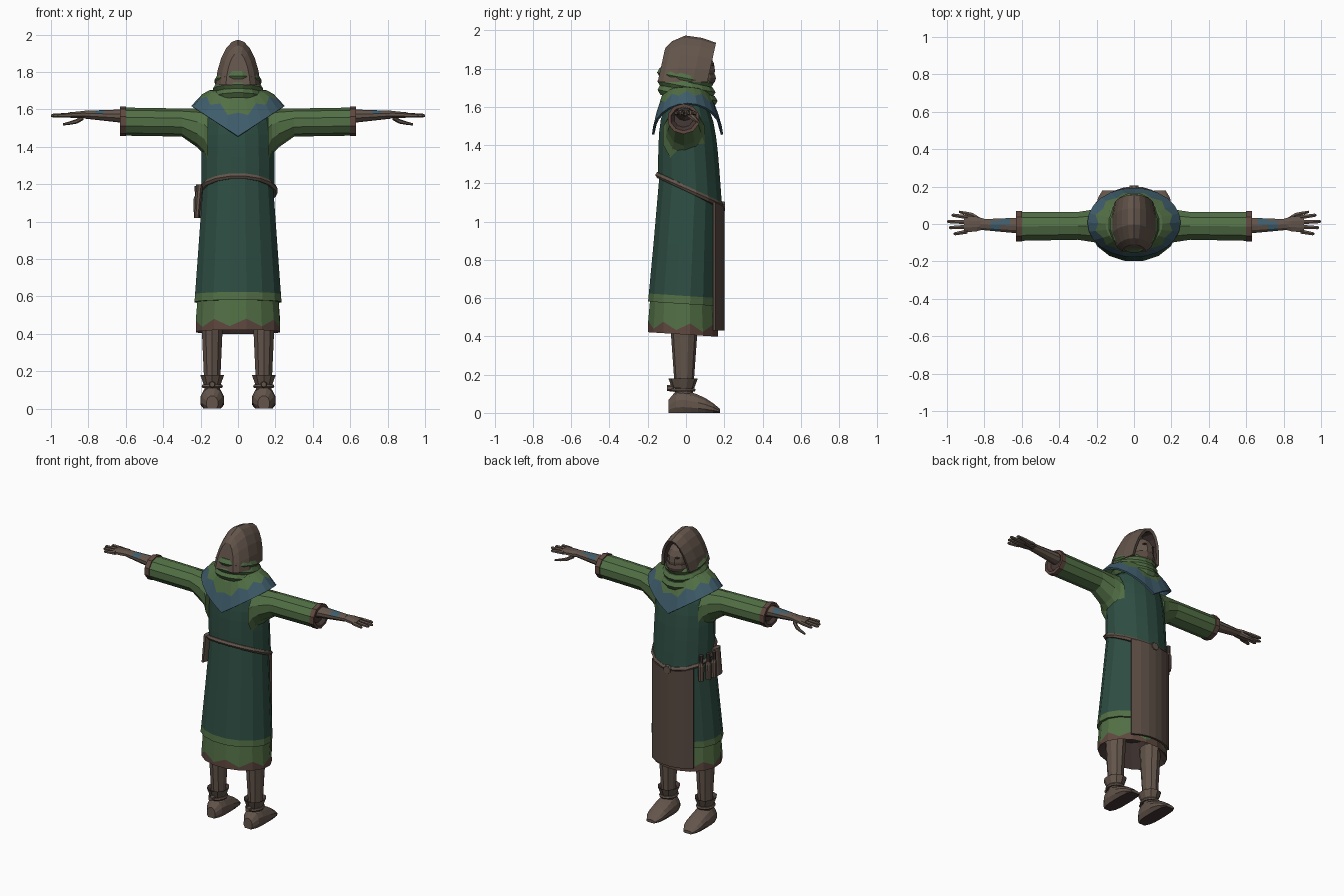
import bpy
import bmesh
from math import sin, cos, pi, sqrt
from mathutils import Vector

cube = bpy.data.objects.get("Cube")
if cube:
    bpy.data.objects.remove(cube, do_unlink=True)


def material(name, red, green, blue):
    mat = bpy.data.materials.new(name)
    mat.use_nodes = True
    mat.diffuse_color = (red, green, blue, 1)
    shader = mat.node_tree.nodes["Principled BSDF"]
    shader.inputs["Base Color"].default_value = mat.diffuse_color
    return mat


LEATHER = material("leather brown", .125, .09, .07)
SHADE = material("dark brown", .06, .04, .035)
APRON = material("apron brown", .1, .07, .055)
GREEN = material("moss green", .085, .16, .06)
TUNIC = material("deep green", .027, .075, .055)
BLUE = material("slate blue", .05, .11, .15)
TRIM = material("russet trim", .115, .065, .05)


def build(name, rows, materials, rule=None, closed=True, caps=True, thick=0, mirror=False):
    """Skin a list of point rows; rule(row, centre) picks the material."""
    for side in ((1, -1) if mirror else (1,)):
        bm = bmesh.new()
        grid = [[bm.verts.new((x * side, y, z)) for x, y, z in row] for row in rows]
        faces = []
        for i, (near, far) in enumerate(zip(grid, grid[1:])):
            for j in range(0 if closed else 1, len(near)):
                quad = (near[j - 1], near[j], far[j], far[j - 1])
                faces.append((i, bm.faces.new(quad)))
        if caps:
            faces.append((0, bm.faces.new(grid[0])))
            faces.append((len(rows) - 2, bm.faces.new(grid[-1])))
        if rule:
            for i, face in faces:
                face.material_index = rule(i, face.calc_center_median())
        bmesh.ops.remove_doubles(bm, verts=bm.verts, dist=.0001)
        bmesh.ops.recalc_face_normals(bm, faces=bm.faces)
        label = name
        if mirror:
            label = ("left_" if side > 0 else "right_") + name
        mesh = bpy.data.meshes.new(label)
        bm.to_mesh(mesh)
        bm.free()
        for mat in materials:
            mesh.materials.append(mat)
        part = bpy.data.objects.new(label, mesh)
        bpy.context.scene.collection.objects.link(part)
        if thick:
            shell = part.modifiers.new("thickness", "SOLIDIFY")
            shell.thickness = thick
            shell.offset = 0


def ring(axis, along, a, b, ra, rb, tilt=0, zigzag=0, sides=16):
    """Ellipse across an axis, optionally tilted front to back or zigzagged."""
    points = []
    for j in range(sides):
        turn = 2 * pi * (j + .5) / sides
        u, v = a + ra * cos(turn), b + rb * sin(turn)
        if axis == "x":
            points.append((along, u, v))
        elif axis == "y":
            points.append((u, along, max(v, 0)))
        else:
            points.append((u, v, along + tilt * sin(turn) + zigzag * (-1) ** j))
    return points


def loft(name, axis, rings, materials, sides=16, **options):
    build(name, [ring(axis, *r, sides=sides) for r in rings], materials, **options)


def hoop(name, z, rx, ry, fat, mat, x=0, y=0, tilt=0, **options):
    """Closed band of round section lying around the z axis."""
    rows = []
    for k in range(7):
        turn = pi * k / 3
        grow = fat * cos(turn)
        rows.append(ring("z", z + fat * sin(turn), x, y, rx + grow, ry + grow, tilt))
    build(name, rows, [mat], caps=False, **options)


def steps(count):
    return [k / count for k in range(count + 1)]


# Tunic: flared skirt with a pale hem band, then a barrel chest
loft("tunic_skirt", "z",
     [(.57 + .6 * t, 0, .03 * t - .015, .237 - .045 * t, .187 - .03 * t, -.012 - .06 * t * t)
      for t in (0, .07, .5, 1)],
     [TUNIC, GREEN], rule=lambda i, c: 1 if i == 0 else 0)
chest = []
for t in steps(7):
    shrink = sqrt(1 - .8 * t ** 5)
    chest.append((1.17 + .5 * t, 0, .02 * (1 - t), .2 * shrink,
                  .17 * shrink * (1 - .15 * t), -.07 * (1 - t) ** 2))
loft("tunic_chest", "z", chest, [TUNIC])

# Underskirt with zigzag hem and hollow inside
loft("underskirt", "z", [
    (.55, 0, -.015, .1, .1), (.41, 0, -.015, .23, .186, -.012),
    (.45, 0, -.015, .23, .186, -.012, .02), (.66, 0, -.015, .215, .17)],
    [SHADE, TRIM, GREEN], rule=lambda i, c: i)

# Belt, buckle, pouch and side vials
hoop("belt", 1.165, .197, .165, .017, LEATHER, y=.018, tilt=-.08)
loft("buckle", "y", [(.18, 0, 1.08, .03, .03), (.205, 0, 1.08, .025, .025)], [LEATHER], sides=8)
loft("belt_pouch", "z", [(1.02, -.22, -.03, .015, .04), (1.2, -.205, -.03, .02, .035)],
     [LEATHER], sides=8)
for k, place in enumerate(("back", "middle", "front")):
    y = .015 + .045 * k
    x = -.22 * sqrt(1 - (y / .2) ** 2)
    loft(place + "_vial", "z", [(1.02, x, y, .018, .018), (1.12, x, y, .02, .02),
                                (1.14, x, y, .012, .012), (1.19, x, y, .014, .014)],
         [LEATHER, SHADE], sides=8, rule=lambda i, c: 1 if i == 2 else 0)

# Apron hanging over the skirt, its top edge following the belt
rows = []
for rise in steps(5):
    row = []
    for across in steps(6):
        x = .3 * across - .155
        y = .194 * sqrt(1 - (x / .222) ** 2)
        top = 1.175 - .5 * y
        row.append((x, y, .43 + (top - .43) * rise))
    rows.append(row)
build("apron", rows, [APRON], closed=False, caps=False, thick=.014)

# Shoulder mantle: zigzag blue border, points front and back
rows = []
for reach in (0, .35, .6, 1):
    row = []
    for j in range(24):
        turn = pi * j / 12
        t = reach
        if reach == .6 and j % 2:
            t += .15
        neck = Vector((.1 * cos(turn), .1 * sin(turn), 1.7))
        edge = Vector((.245 * cos(turn), .18 * sin(turn) + .008, 1.455 + .16 * abs(cos(turn))))
        point = neck.lerp(edge, t)
        point.z += .03 * sin(pi * t)
        row.append(point)
    rows.append(row)
build("shoulder_mantle", rows, [GREEN, BLUE], caps=False, thick=.012,
      rule=lambda i, c: 1 if i == 2 else 0)

# Neck with a scarf wound three times
loft("neck", "z", [(1.6, 0, 0, .1, .11), (1.78, 0, 0, .1, .11)], [GREEN])
for k, place in enumerate(("lower", "middle", "upper")):
    hoop(place + "_scarf_coil", 1.66 + .045 * k, .115 - .008 * k, .13 - .005 * k, .03, GREEN,
         y=.008 - .006 * k, tilt=-.03)

# Hood: leaning arches from the back to the rim, then back inside
rows = []
for t, inset in [(t, 0) for t in (0, .1, .35, .7, 1)] + [(.98, .02), (.6, .03)]:
    width = .125 - .06 * (1 - t) ** 6 - .02 * t ** 4 - inset
    height = .255 - .08 * (1 - t) ** 6 - .05 * t * t - inset
    row = []
    for part in steps(10):
        lift = sin(pi * part)
        row.append((width * cos(pi * part) * (1 - .12 * lift),
                    .26 * t - .148 + .22 * height * lift,
                    1.73 + height * lift))
    rows.append(row)
build("hood", rows, [LEATHER, SHADE], rule=lambda i, c: 1 if i == 5 else 0)


# Face with a wrapped mask and small eyes
def ball(name, y, z, rx, ry, rz, mat):
    rings = []
    for t in steps(6):
        level = -.95 + 1.9 * t
        r = sqrt(1 - level * level)
        rings.append((z + rz * level, 0, y, rx * r, ry * r))
    loft(name, "z", rings, [mat], sides=12)


ball("face", .055, 1.79, .078, .1, .11, LEATHER)
ball("face_mask", .055, 1.75, .083, .105, .06, APRON)
loft("eye", "y", [(.12, .03, 1.82, .014, .007), (.147, .03, 1.82, .012, .005)],
     [SHADE], sides=6, mirror=True)

# Sleeves: wide armhole narrowing to a straight tube, then a hollow cuff
sleeve = []
for t in (0, .15, .4, 1):
    high = .155 - .08 * sqrt(t)
    sleeve.append((.16 + .14 * t, -.01, 1.605 - high, .115 - .037 * sqrt(t), high))
sleeve.append((.61, -.013, 1.535, .081, .075))
loft("sleeve", "x", sleeve, [GREEN], sides=10, mirror=True)
loft("cuff", "x", [(x, -.013, 1.537, r, r - .006) for x, r in
                   ((.6, .086), (.632, .086), (.632, .068), (.612, .05))],
     [TRIM, SHADE], sides=10, mirror=True, rule=lambda i, c: 1 if i == 2 else 0)


# Forearms with painted marks on top
def forearm_mark(i, c):
    upper = c.z > 1.583
    return 1 if upper and (i == 2 and c.y > -.01 or i == 3 and c.y < .01) else 0


loft("forearm", "x", [(.56 + .26 * t, .007 * t - .01, 1.562 + .01 * t,
                       .048 - .018 * t, .04 - .019 * t) for t in steps(5)],
     [LEATHER, BLUE], sides=10, mirror=True, rule=forearm_mark)

# Hands
loft("palm", "x", [(.8, 0, 1.572, .03, .02), (.84, 0, 1.572, .042, .02),
                   (.91, 0, 1.57, .05, .015)], [LEATHER], sides=8, mirror=True)
for finger, y, tip in (("index", .036, .975), ("middle", .01, 1),
                       ("ring", -.015, .99), ("little", -.04, .965)):
    loft(finger + "_finger", "x", [
        (.89, y, 1.57, .013, .013), (tip - .01, y * 1.3, 1.567, .01, .01),
        (tip, y * 1.3, 1.566, .005, .005)], [LEATHER], sides=6, mirror=True)
loft("thumb", "x", [(.825 + .11 * t, .02 + .045 * sqrt(t), 1.56 - .04 * sqrt(t),
                     .018 - .011 * t, .016 - .01 * t) for t in steps(3)],
     [LEATHER], sides=6, mirror=True)

# Legs, shoes and ankle wraps
loft("leg", "z", [(.08 + .42 * t, .138, -.01, .042 + .02 * t, .045 + .03 * t)
                  for t in steps(3)], [LEATHER], sides=10, mirror=True)
shoe = []
for t in steps(7):
    swell = 1 - .5 * (2 * t - 1) ** 4
    height = (.14 - .1 * t ** 1.5) * swell
    shoe.append((.27 * t - .091, .138, .4 * height, .065 * swell, .6 * height))
loft("shoe", "y", shoe, [LEATHER, SHADE], sides=12, mirror=True,
     rule=lambda i, c: 1 if c.z < .005 else 0)
loft("ankle_wrap", "z", [(z, .138, -.015, r, r + .01) for z, r in
                         ((.13, .048), (.18, .067), (.165, .045))],
     [LEATHER, SHADE], sides=10, mirror=True, rule=lambda i, c: i)
hoop("ankle_strap", .12, .048, .057, .01, LEATHER, x=.138, y=-.015, mirror=True)
loft("ankle_knot", "y", [(-.1, .138, .13, .015, .015), (-.06, .138, .13, .02, .02)],
     [LEATHER], sides=6, mirror=True)
